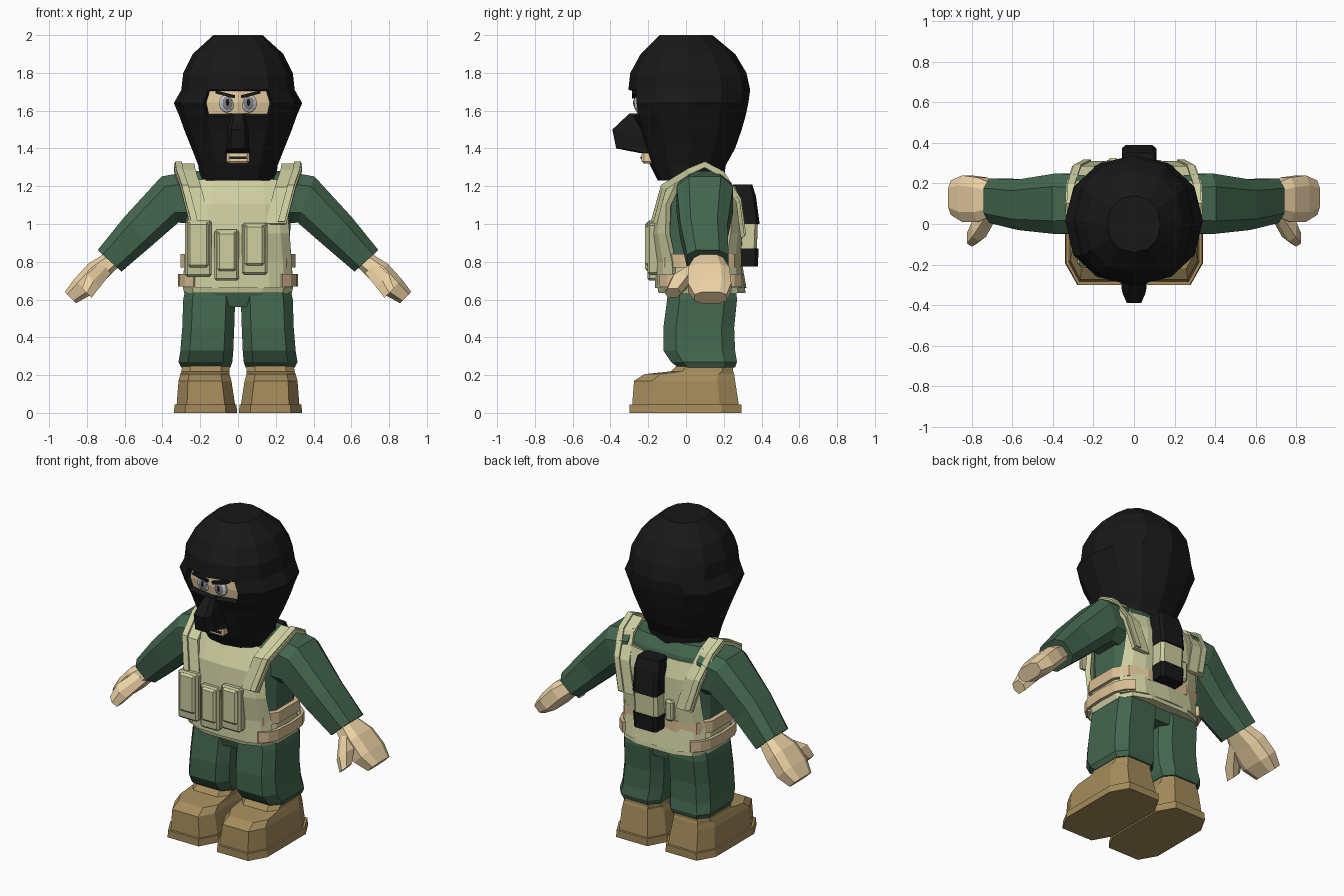
import bpy, bmesh
from math import sin, cos, pi, radians, copysign
from mathutils import Vector, Matrix

if "Cube" in bpy.data.objects:
    bpy.data.objects.remove(bpy.data.objects["Cube"])

MATS = {}
HEX = dict(black='1e1e1e', green='456650', vest='cccd9f', skin='edd2a4', tan='d8bd92',
           pouch='bdbf94', boot='a38a5c', sole='8a734a', white='d9d9dc', iris='84868f')


def mat(key):
    if key not in MATS:
        rgb = [(int(HEX[key][i:i + 2], 16) / 255) ** 2.2 for i in (0, 2, 4)]
        MATS[key] = bpy.data.materials.new(key)
        MATS[key].diffuse_color = (*rgb, 1)
    return MATS[key]


def make(name, bm, col, mirror=False):
    bmesh.ops.recalc_face_normals(bm, faces=bm.faces[:])
    me = bpy.data.meshes.new(name)
    bm.to_mesh(me)
    bm.free()
    me.materials.append(mat(col))
    ob = bpy.data.objects.new(name, me)
    bpy.context.collection.objects.link(ob)
    if mirror:
        ob.modifiers.new('mirror', 'MIRROR').use_mirror_merge = False
    return ob


def loft(name, rings, col, mirror=False, closed=True, cap=True, thick=0):
    bm = bmesh.new()
    vs = [[bm.verts.new(p) for p in r] for r in rings]
    n = len(vs[0])
    for a, b in zip(vs, vs[1:]):
        for i in range(n if closed else n - 1):
            j = (i + 1) % n
            bm.faces.new((a[i], a[j], b[j], b[i]))
    if closed and cap:
        bm.faces.new(vs[0][::-1])
        bm.faces.new(vs[-1])
    ob = make(name, bm, col, mirror)
    if thick:
        m = ob.modifiers.new('thickness', 'SOLIDIFY')
        m.thickness, m.offset = thick, 0
    return ob


def curve_pt(t, p):
    f = lambda v: copysign(abs(v) ** p, v) if abs(v) > 1e-6 else 0
    return f(cos(t)), f(sin(t))


def ring(c, u, v, n=8, p=0.5, off=0.5):
    """Rounded-square section around c spanned by half axes u and v."""
    pts = [curve_pt(2 * pi * (i + off) / n, p) for i in range(n)]
    k = max(abs(a) for a, b in pts)
    return [Vector(c) + Vector(u) * a / k + Vector(v) * b / k for a, b in pts]


def zring(z, x0, x1, y0, y1, n=8, p=0.5, off=0.5):
    return ring(((x0 + x1) / 2, (y0 + y1) / 2, z), ((x1 - x0) / 2, 0, 0), (0, (y1 - y0) / 2, 0), n, p, off)


def arc(z, rx, y0, y1, mid, span, n=7, p=0.6):
    """Open part of a torso section, centred on angle mid."""
    out = []
    for i in range(n):
        a, b = curve_pt(radians(mid - span + 2 * span * i / (n - 1)), p)
        out.append(Vector((rx * a, (y0 + y1) / 2 + b * (y1 - y0) / 2, z)))
    return out


def limb(name, secs, col, n=8, p=0.65):
    """Sections: x, z, y, half thickness, half depth, downward angle."""
    rs = [ring((x, y, z), (t * sin(radians(a)), 0, t * cos(radians(a))), (0, d, 0), n, p)
          for x, z, y, t, d, a in secs]
    return loft(name, rs, col, mirror=True)


def box(name, x0, x1, y0, y1, z0, z1, col, bevel=0.012, mirror=False, rot=0):
    bm = bmesh.new()
    bmesh.ops.create_cube(bm, size=1, matrix=Matrix.Translation(((x0 + x1) / 2, (y0 + y1) / 2, (z0 + z1) / 2))
                          @ Matrix.Rotation(radians(rot), 4, 'Y') @ Matrix.Diagonal((x1 - x0, y1 - y0, z1 - z0, 1)))
    if bevel:
        bmesh.ops.bevel(bm, geom=bm.edges[:], offset=bevel, segments=1, affect='EDGES')
    return make(name, bm, col, mirror)


def ball(name, c, s, col):
    bm = bmesh.new()
    bmesh.ops.create_uvsphere(bm, u_segments=10, v_segments=6, radius=1,
                              matrix=Matrix.Translation(c) @ Matrix.Diagonal((*s, 1)))
    return make(name, bm, col, mirror=True)


# Hood with a recessed eye opening
HEAD = [(1.23, .20, -.15, .20), (1.31, .21, -.19, .21), (1.40, .245, -.22, .26), (1.50, .285, -.25, .295),
        (1.57, .31, -.285, .315), (1.64, .34, -.30, .33), (1.71, .30, -.305, .34), (1.80, .29, -.295, .32),
        (1.90, .24, -.24, .26), (2.0, .13, -.14, .14)]
hood = loft('hood', [zring(z, -x, x, a, b, 12, .9, 0) for z, x, a, b in HEAD], 'black')
hood.data.materials.append(mat('skin'))
bm = bmesh.new()
bm.from_mesh(hood.data)
front = [f for f in bm.faces if 1.57 < f.calc_center_median().z < 1.71
         and f.calc_center_median().y < -.2 and abs(f.calc_center_median().x) < .12]
bmesh.ops.inset_region(bm, faces=front, thickness=.008, depth=-.03)
for f in front:
    f.material_index = 1
bm.to_mesh(hood.data)
bm.free()

# Covered nose and mouth
loft('nose_cover', [zring(1.375, -.07, .07, -.24, -.10), zring(1.40, -.06, .06, -.37, -.12),
                    zring(1.50, -.055, .055, -.39, -.14), zring(1.585, -.035, .035, -.30, -.16)], 'black')
box('mouth_patch', -.06, .06, -.235, -.17, 1.32, 1.385, 'skin')
box('mouth_line', -.045, .045, -.24, -.2, 1.343, 1.357, 'black', 0)

# Eyes and brows
ball('eye', (.06, -.254, 1.638), (.043, .02, .048), 'white')
ball('iris', (.058, -.264, 1.64), (.03, .014, .036), 'iris')
ball('pupil', (.056, -.271, 1.642), (.013, .009, .022), 'black')
box('brow', .015, .12, -.285, -.24, 1.678, 1.694, 'black', 0, True, -14)

# Shirt and trousers
loft('shirt', [zring(z, -x, x, a, b, 12, .6) for z, x, a, b in
               [(.56, .24, -.08, .25), (.70, .28, -.12, .27), (.90, .275, -.12, .26),
                (1.10, .28, -.11, .26), (1.22, .28, -.06, .23), (1.28, .24, .0, .19)]], 'green')
loft('trouser_leg', [zring(*s) for s in
                     [(.24, .04, .30, -.04, .26), (.27, .03, .315, -.08, .27), (.33, .025, .305, -.12, .26),
                      (.45, .02, .295, -.12, .255), (.60, .015, .29, -.10, .27), (.70, .015, .27, -.09, .26)]],
     'green', mirror=True)

# Boots
loft('boot', [zring(*s) for s in
              [(.04, .015, .325, -.285, .28), (.17, .035, .315, -.275, .26), (.205, .045, .305, -.22, .255),
               (.22, .045, .30, -.08, .25), (.25, .045, .295, -.05, .25)]], 'boot', mirror=True)
loft('boot_sole', [zring(0, .005, .34, -.30, .295), zring(.045, .008, .335, -.30, .295)], 'boot', mirror=True)

# Sleeves and hands
limb('sleeve', [(.24, 1.14, .10, .14, .14, 0), (.36, 1.13, .10, .13, .15, 20),
                (.53, .96, .095, .105, .125, 45), (.68, .805, .115, .085, .11, 48)], 'green')
limb('hand', [(.66, .815, .12, .05, .07, 45), (.75, .745, .12, .062, .11, 45),
              (.825, .665, .125, .06, .115, 45), (.888, .61, .13, .042, .085, 45)], 'skin')
limb('thumb', [(.70, .77, .07, .04, .04, 45), (.765, .70, -.025, .048, .055, 45),
               (.80, .635, -.07, .035, .038, 45)], 'skin', 6)

# Vest: front, back, hem
loft('vest_front', [arc(z, .295, a, .30, -90, s) for z, a, s in
                    [(.66, -.15, 66), (.80, -.145, 62), (.95, -.165, 56), (1.10, -.145, 50), (1.23, -.07, 46)]],
     'vest', closed=False, thick=.03)
loft('vest_back', [arc(z, .295, -.15, b, 90, s) for z, b, s in
                   [(.66, .305, 66), (.80, .28, 62), (.95, .29, 56), (1.10, .285, 50), (1.20, .25, 46)]],
     'vest', closed=False, thick=.03)
loft('vest_hem', [zring(.635, -.285, .285, -.145, .315, 12, .6), zring(.68, -.295, .295, -.155, .31, 12, .6),
                  zring(.77, -.285, .285, -.145, .28, 12, .6)], 'vest')

# Belts
loft('belt', [zring(z, -.305, .305, -.15, .295, 12, .6) for z in (.77, .84)], 'tan')
loft('lower_belt', [arc(z, .308, -.165, .32, 0, 52) for z in (.67, .735)], 'tan',
     mirror=True, closed=False, thick=.02)

# Shoulder straps, a wide one with a raised edge strip
PATH = [(.20, -.165, 1.0), (.25, -.115, 1.19), (.28, .02, 1.275), (.285, .10, 1.31),
        (.28, .19, 1.26), (.25, .275, 1.12), (.20, .30, .93)]
for name, half, grow, dx in (('strap', .055, 1, 0), ('strap_edge', .018, 1.04, .03)):
    loft(name, [[Vector((x + dx + h, .1 + (y - .1) * grow, z + (grow - 1) * .25)) for h in (-half, half)]
                for x, y, z in PATH], 'vest', mirror=True, closed=False, thick=.022)

# Front pouches with flaps
for i, (x0, x1, z0, z1) in enumerate([(-.28, -.14, .72, 1.02), (-.125, .005, .70, .97), (.02, .155, .73, 1.005)]):
    box(f'pouch_{i + 1}', x0, x1, -.205, -.13, z0, z1, 'pouch')
    box(f'pouch_flap_{i + 1}', x0 + .015, x1 - .015, -.217, -.18, z0 + .05, z1 - .01, 'vest')

# Back radio held by a strap, with a small pouch
loft('radio_top', [zring(1.0, -.06, .11, .25, .39, p=.3), zring(1.15, -.06, .11, .25, .37, p=.3),
                   zring(1.21, -.05, .10, .25, .35, p=.3)], 'black')
loft('radio_strap', [zring(.86, -.058, .108, .25, .375, p=.3), zring(1.0, -.058, .108, .25, .38, p=.3)], 'vest')
loft('radio_base', [zring(.775, -.055, .105, .25, .38, p=.3), zring(.87, -.06, .11, .25, .385, p=.3)], 'black')
box('back_pouch', -.13, -.075, .26, .325, .84, .97, 'vest')

for m in bpy.data.materials:
    if m.users and not m.is_grease_pencil:
        m.use_nodes = True
        m.node_tree.nodes["Principled BSDF"].inputs["Base Color"].default_value = m.diffuse_color
